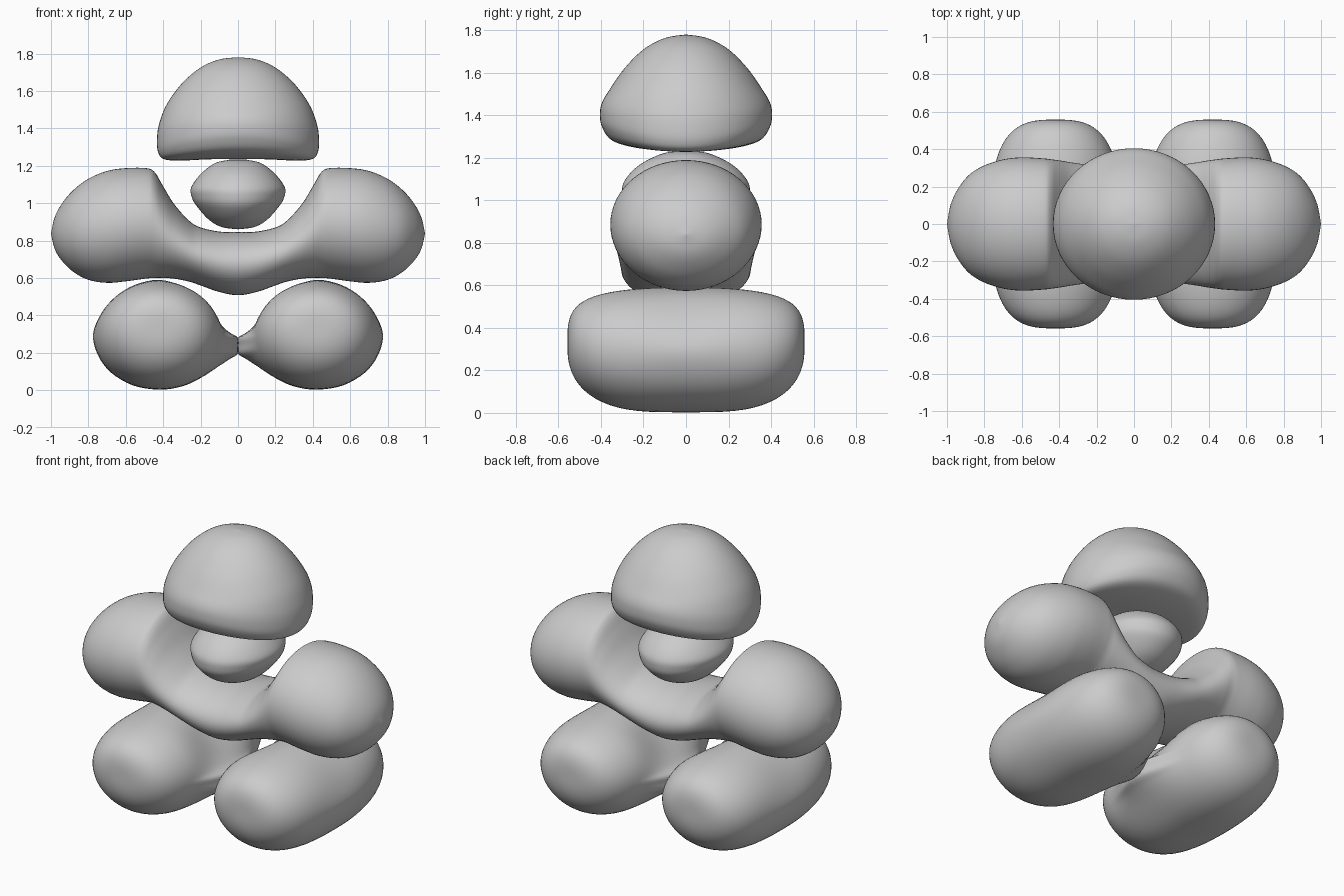
import bpy, bmesh
from math import sin, cos, pi, atan2, hypot

if "Cube" in bpy.data.objects:
    bpy.data.objects.remove(bpy.data.objects["Cube"])

SEG = 64


def spline(points, steps=6, closed=False):
    """Catmull-Rom curve through tuples of any size."""
    n, out = len(points), []
    for i in range(n if closed else n - 1):
        if closed:
            p = [points[(i + k) % n] for k in (-1, 0, 1, 2)]
        else:
            p = [points[min(max(i + k, 0), n - 1)] for k in (-1, 0, 1, 2)]
        for s in range(steps):
            t = s / steps
            out.append(tuple(
                0.5 * (2 * b + (c - a) * t + (2 * a - 5 * b + 4 * c - d) * t * t
                       + (3 * b - a - 3 * c + d) * t ** 3)
                for a, b, c, d in zip(*p)))
    if not closed:
        out.append(points[-1])
    return out


def loft(name, start, rings, end):
    """Smooth closed skin: pole, rings, pole."""
    bm = bmesh.new()
    rows = [[bm.verts.new(p) for p in ring] for ring in rings]
    n = len(rows[0])
    a, b = bm.verts.new(start), bm.verts.new(end)
    for i in range(n):
        j = (i + 1) % n
        bm.faces.new((a, rows[0][i], rows[0][j]))
        bm.faces.new((b, rows[-1][j], rows[-1][i]))
        for r, q in zip(rows, rows[1:]):
            bm.faces.new((r[i], q[i], q[j], r[j]))
    bmesh.ops.recalc_face_normals(bm, faces=bm.faces)
    for f in bm.faces:
        f.smooth = True
    mesh = bpy.data.meshes.new(name)
    bm.to_mesh(mesh)
    bm.free()
    ob = bpy.data.objects.new(name, mesh)
    bpy.context.collection.objects.link(ob)
    return ob


def turned(name, profile):
    """Upright blob; rows are (x radius, z at the sides, y radius, z at front and back)."""
    rows = spline(profile)
    rings = []
    for rx, zx, ry, zy in rows[1:-1]:
        ring = []
        for k in range(SEG):
            c, s = cos(2 * pi * k / SEG), sin(2 * pi * k / SEG)
            ring.append((rx * c, ry * s, zx * c * c + zy * s * s))
        rings.append(ring)
    return loft(name, (0, 0, rows[0][1]), rings, (0, 0, rows[-1][1]))


# Head: dome with a nearly flat underside
turned("head", [
    (0, 1.78, 0, 1.78), (.10, 1.768, .10, 1.763), (.20, 1.725, .20, 1.71),
    (.30, 1.64, .29, 1.62), (.38, 1.53, .36, 1.52), (.42, 1.43, .395, 1.46),
    (.433, 1.35, .405, 1.405), (.428, 1.275, .395, 1.345), (.395, 1.235, .35, 1.283),
    (.30, 1.228, .25, 1.25), (.15, 1.235, .12, 1.235), (0, 1.238, 0, 1.238)])

# Neck: small rounded ball, flatter on top
turned("neck", [
    (0, 1.232, 0, 1.232), (.07, 1.228, .09, 1.225), (.13, 1.21, .17, 1.195),
    (.20, 1.155, .24, 1.15), (.25, 1.085, .29, 1.09), (.248, 1.035, .30, 1.04),
    (.225, .99, .28, .98), (.16, .915, .20, .91), (.09, .873, .10, .87),
    (0, .86, 0, .86)])

# Arms: one bar along x; rows are (x, top z, bottom z, half depth)
half = [
    (.10, .848, .525, .306), (.20, .87, .56, .312), (.26, .905, .58, .318),
    (.34, .993, .596, .33), (.40, 1.09, .60, .34), (.445, 1.165, .60, .346),
    (.49, 1.187, .597, .351), (.60, 1.187, .582, .356), (.70, 1.172, .574, .345),
    (.80, 1.13, .59, .313), (.88, 1.07, .632, .264), (.94, 1.0, .69, .19),
    (.98, .925, .755, .105), (1.0, .838, .838, 0)]
rows = spline([(-x, t, b, d) for x, t, b, d in reversed(half)]
              + [(0, .845, .508, .305)] + half)
rings = [[(x, d * cos(2 * pi * k / SEG), (t + b) / 2 + (t - b) / 2 * sin(2 * pi * k / SEG))
          for k in range(SEG)] for x, t, b, d in rows[1:-1]]
loft("arms", (-1, 0, .838), rings, (1, 0, .838))

# Legs: capsules along y, drawn to a point where they meet in the middle
CX, CZ, LEN = .42, .295, .558
drop = spline([
    (-.002, .24), (.0, .28), (.05, .312), (.10, .357), (.20, .46), (.30, .55), (.42, .59),
    (.55, .563), (.65, .50), (.73, .41), (.775, .30), (.75, .19), (.68, .095),
    (.56, .025), (.42, .003), (.30, .02), (.20, .065), (.10, .13), (.05, .163),
    (.0, .195)], 4, True)


def leg_ring(u, side):
    s = (1 - abs(u) ** 3) ** (1 / 3)
    f = min(1, 1.7 * abs(u))
    f = f * f * (3 - 2 * f)
    ring = []
    for x, z in drop:
        dx, dz = x - CX, z - CZ
        a = atan2(dz, dx)
        r = 1 / hypot(cos(a) / .345, sin(a) / .294)
        dx, dz = dx + (r * cos(a) - dx) * f, dz + (r * sin(a) - dz) * f
        ring.append((side * (CX + s * dx), u * LEN, CZ + .04 * u * u * u * u + s * dz))
    return ring


for side, label in ((-1, "left_leg"), (1, "right_leg")):
    us = [sin(pi / 2 * sin(pi / 2 * k / 24)) for k in range(-23, 24)]
    loft(label, (side * CX, -LEN, CZ + .04), [leg_ring(u, side) for u in us],
         (side * CX, LEN, CZ + .04))
